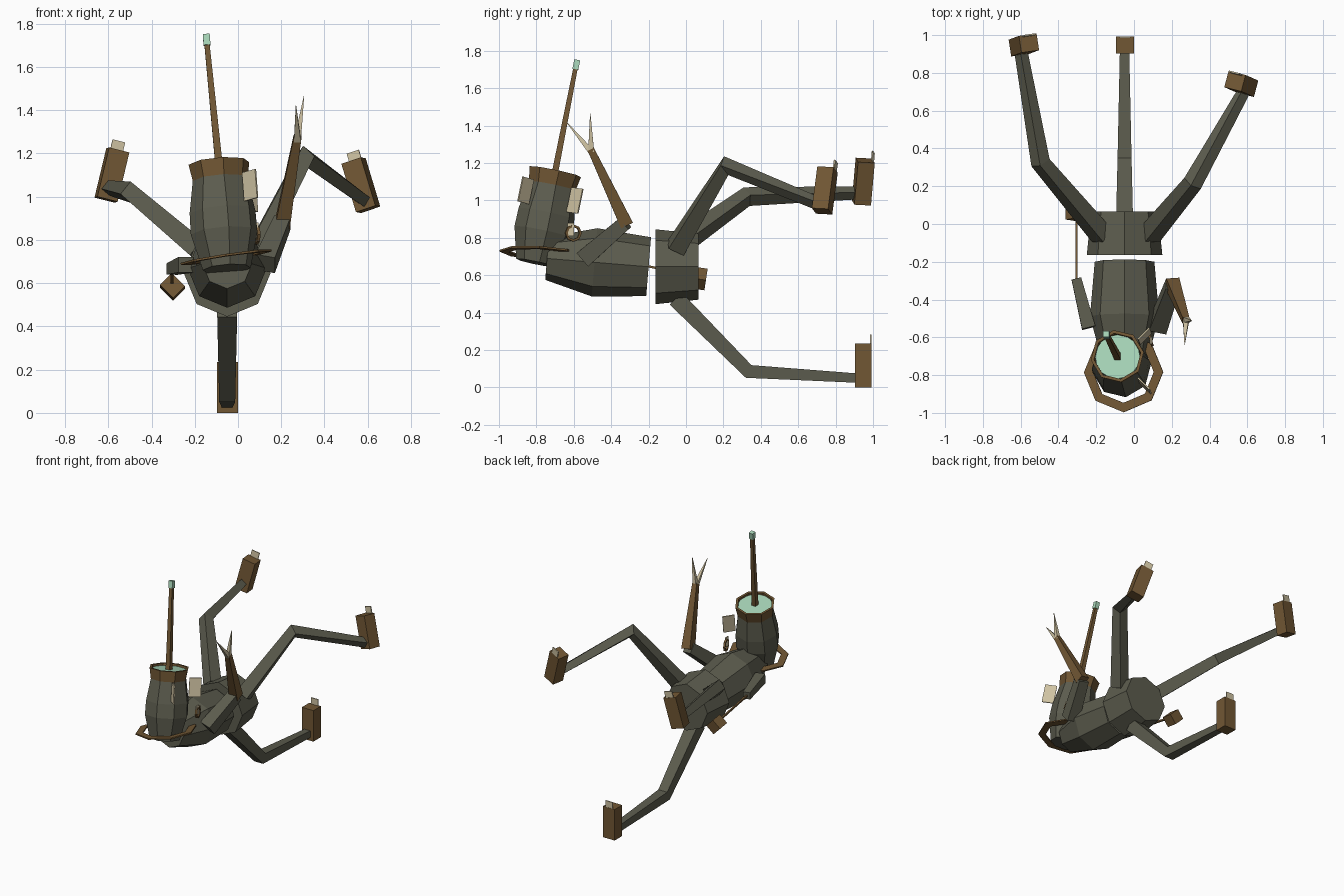
import bpy, bmesh, math
from mathutils import Vector, Matrix, Euler

if "Cube" in bpy.data.objects:
    bpy.data.objects.remove(bpy.data.objects["Cube"])

def material(name, rgb):
    m = bpy.data.materials.new(name)
    m.diffuse_color = (*rgb, 1)
    m.use_nodes = True
    m.node_tree.nodes["Principled BSDF"].inputs["Base Color"].default_value = m.diffuse_color
    return m

GREY = material("olive grey", (.107, .107, .076))
BROWN = material("brown", (.165, .095, .034))
GREEN = material("pale green", (.39, .67, .48))
CREAM = material("cream", (.62, .54, .36))

def finish(name, bm, mat):
    bmesh.ops.recalc_face_normals(bm, faces=bm.faces)
    me = bpy.data.meshes.new(name)
    bm.to_mesh(me)
    bm.free()
    me.materials.append(mat)
    ob = bpy.data.objects.new(name, me)
    bpy.context.collection.objects.link(ob)
    return ob

def frame(axis, side):
    z = Vector(axis).normalized()
    x = Vector(side)
    x = (x - z * x.dot(z)).normalized()
    return x, z.cross(x), z

def loft(name, mat, rings, side=(1, 0, 0), sides=8, phase=0, closed=False):
    """rings: list of (centre, radius, axis)"""
    bm = bmesh.new()
    loops = []
    for c, r, axis in rings:
        x, y, _ = frame(axis, side)
        loops.append([bm.verts.new(Vector(c) + r * (x * math.cos(a) + y * math.sin(a)))
                      for a in (phase + math.tau * i / sides for i in range(sides))])
    pairs = list(zip(loops, loops[1:]))
    if closed:
        pairs.append((loops[-1], loops[0]))
    for p, q in pairs:
        for i in range(sides):
            j = (i + 1) % sides
            bm.faces.new((p[i], p[j], q[j], q[i]))
    if not closed:
        bm.faces.new(loops[0])
        bm.faces.new(loops[-1])
    return finish(name, bm, mat)

def lathe(name, mat, origin, axis, profile, **kw):
    """profile: list of (radius, height) along the axis"""
    z = Vector(axis).normalized()
    return loft(name, mat, [(Vector(origin) + z * h, r, z) for r, h in profile], **kw)

def limb(name, mat, pts, halves, side=(1, 0, 0)):
    """square tapered limb with mitred joints"""
    pts = [Vector(p) for p in pts]
    segs = [(b - a).normalized() for a, b in zip(pts, pts[1:])]
    tans = [segs[0]] + [a + b for a, b in zip(segs, segs[1:])] + [segs[-1]]
    return loft(name, mat, [(p, h * math.sqrt(2), t) for p, h, t in zip(pts, halves, tans)],
                side=side, sides=4, phase=math.pi / 4)

def box(name, mat, size, matrix):
    bm = bmesh.new()
    bmesh.ops.create_cube(bm, size=1, matrix=matrix @ Matrix.Diagonal((*size, 1)))
    return finish(name, bm, mat)

# pelvis drum and torso
lathe("pelvis", GREY, (-.05, -.163, .645), (0, 1, 0), [(.2, 0), (.176, .23)])
lathe("torso", GREY, (-.05, -.2, .645), (0, -.55, .045), [(.158, 0), (.183, .29), (.115, .545)])

# head barrel, rim, glowing lid and mast
HO = Vector((-.052, -.80, .665))
HA = Vector((-.036, .10, .485)).normalized()
ph = math.radians(8)
lathe("head", GREY, HO, HA, [(.112, 0), (.156, .17), (.154, .27), (.127, .43)], phase=ph)
lathe("head_rim", BROWN, HO, HA, [(.127, .415), (.142, .5), (.125, .5), (.12, .42)],
      phase=ph, closed=True)
lathe("head_lid", GREEN, HO, HA, [(.119, .44), (.119, .485)], sides=16)
foot_of_mast, top = HO + HA * .48, Vector((-.143, -.592, 1.7))
tip = Vector((-.147, -.582, 1.75))
limb("mast", BROWN, [foot_of_mast, top], [.017, .012])
limb("mast_tip", GREEN, [top, tip], [.016, .016])

# radial fins on the right of the head
hx, hy, hz = frame(HA, (1, 0, 0))
for name, s in (("front_fin", -1), ("back_fin", 1)):
    out = (hx + hy * s).normalized()
    tan = hz.cross(out)
    m = Matrix((out, tan, hz)).transposed().to_4x4()
    m.translation = HO + out * .19 + hz * .36
    box(name, CREAM, (.085, .008, .135), m)

# collar ring and small hanging hook with tag
lathe("collar", BROWN, (-.055, -.785, .72), (-.15, .05, 1),
      [(.212, -.005), (.212, .005), (.162, .005), (.162, -.005)], closed=True)
lathe("hook", BROWN, (.085, -.603, .825), (1, .3, 0),
      [(.046, -.007), (.046, .007), (.033, .007), (.033, -.007)], side=(0, 1, 0), closed=True)
box("hook_tag", CREAM, (.008, .035, .07), Matrix.Translation((.09, -.617, .845)))

# right arm with forked spear hand
elbow, wrist = (.205, -.325, .88), (.275, -.51, 1.275)
limb("right_upper_arm", GREY, [(.125, -.545, .69), elbow], [.047, .038])
limb("right_forearm", BROWN, [(.205, -.318, .87), wrist], [.035, .018])
for i, p in enumerate([(.305, -.512, 1.465), (.268, -.64, 1.42)]):
    limb("prong_%d" % i, CREAM, [(.275, -.507, 1.26), p], [.016, .001])

# left arm carrying a thin hammer
limb("left_arm", GREY, [(-.24, -.55, .685), (-.305, -.29, .665)], [.036, .026])
limb("hammer_shaft", BROWN, [(-.305, -.3, .665), (-.305, .05, .6)], [.006, .006])
box("hammer_head", BROWN, (.087, .085, .078),
    Matrix.Translation((-.303, .065, .583)) @ Matrix.Rotation(-.15, 4, 'X')
    @ Matrix.Rotation(math.pi / 4, 4, 'Y'))

# three legs: path, foot centre, foot lean and yaw
LEGS = {
    "lower": [[(-.05, -.055, .475), (-.05, .335, .085), (-.05, .91, .05)],
              (-.048, .948, .118), 0, 0],
    "left": [[(-.17, -.06, .745), (-.495, .325, 1.02), (-.598, .91, 1.04)],
             (-.583, .948, 1.10), 14, 8],
    "right": [[(.085, -.055, .745), (.31, .215, 1.185), (.58, .70, .985)],
              (.568, .742, 1.053), -18, -14],
}
for name, (pts, centre, lean, yaw) in LEGS.items():
    out = Vector((pts[1][0] + .05, 0, pts[1][2] - .645))
    limb(name + "_leg", GREY, pts, [.046, .037, .025], side=Vector((0, 1, 0)).cross(out))
    m = Matrix.Translation(centre) @ Euler((math.radians(-3 if lean else 0), math.radians(lean),
                                            math.radians(yaw))).to_matrix().to_4x4()
    box(name + "_foot", BROWN, (.097, .09, .235), m)
    box(name + "_toe_plate", CREAM, (.06, .008, .05), m @ Matrix.Translation((0, .04, .14)))
